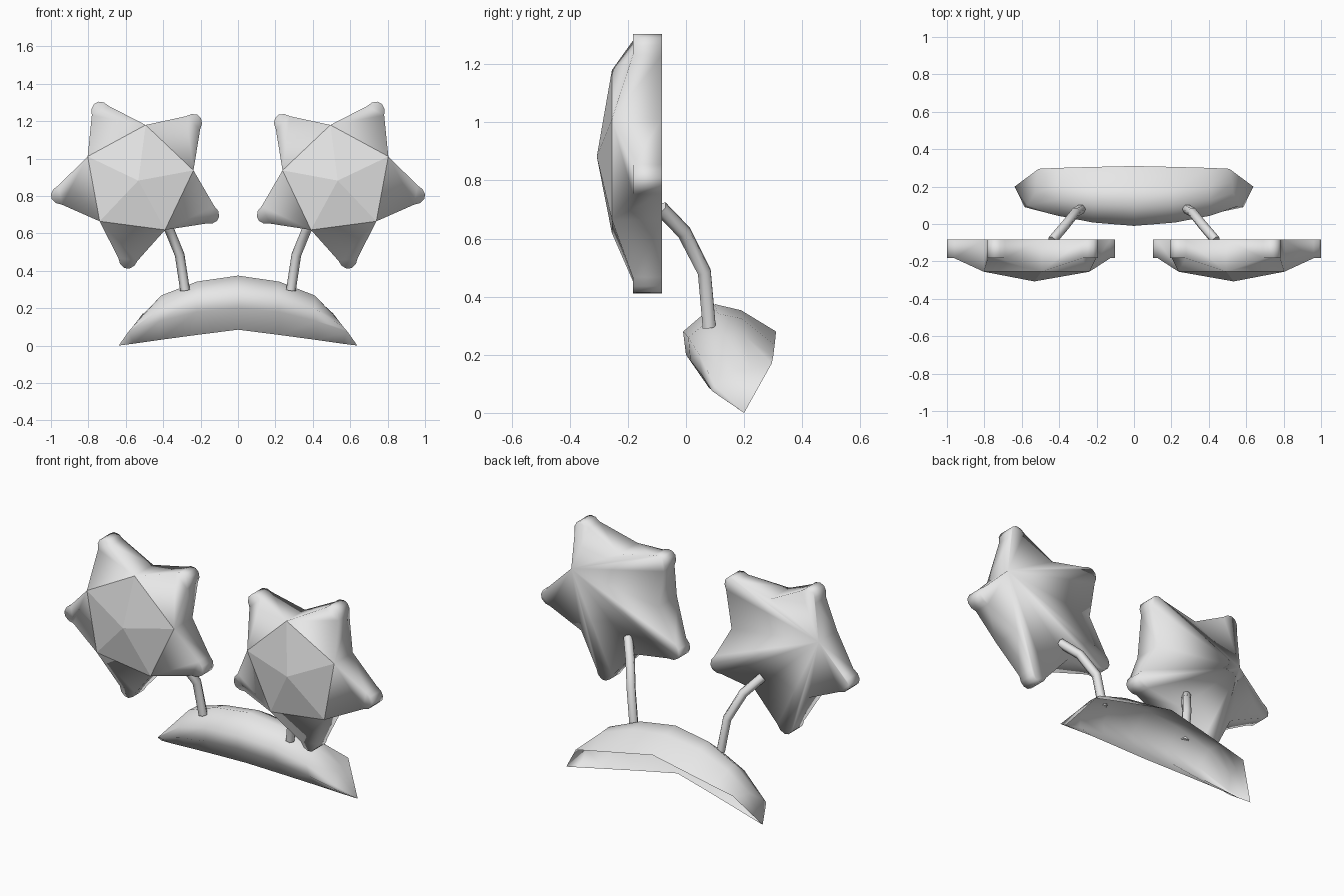
import bpy, bmesh
from math import cos, sin, radians
from mathutils import Vector

cube = bpy.data.objects.get("Cube")
if cube:
    bpy.data.objects.remove(cube, do_unlink=True)

grey = bpy.data.materials.new("plain_grey")
grey.use_nodes = True
grey.diffuse_color = (0.8, 0.8, 0.8, 1)
grey.node_tree.nodes["Principled BSDF"].inputs["Base Color"].default_value = (0.8, 0.8, 0.8, 1)


def finish(bm, name, closed=True):
    if closed:
        bmesh.ops.recalc_face_normals(bm, faces=bm.faces[:])
    mesh = bpy.data.meshes.new(name)
    bm.to_mesh(mesh)
    bm.free()
    mesh.materials.append(grey)
    obj = bpy.data.objects.new(name, mesh)
    bpy.context.collection.objects.link(obj)
    return obj


def star(name, side):
    """Rounded five-armed star with a faceted pentagon dome on its front."""
    bm = bmesh.new()
    back_y, tip_y, valley_y, peak_y = -0.083, -0.183, -0.255, -0.307

    def point(angle, out, across, y):
        a = radians(angle)
        x = 0.533 + out * cos(a) - across * sin(a)
        z = 0.882 + out * sin(a) + across * cos(a)
        return bm.verts.new((side * x, y, z))

    tip = [(0.425, -0.052), (0.455, -0.038), (0.473, -0.013),
           (0.473, 0.013), (0.455, 0.038), (0.425, 0.052)]
    valleys, tips, rim = [], [], []
    for i in range(5):
        angle = 61.5 + 72 * i
        valleys.append(point(angle - 36, 0.3, 0, valley_y))
        tips.append([point(angle, r, t, tip_y) for r, t in tip])
        rim.append(point(angle - 36, 0.3, 0, back_y))
        rim += [point(angle, r, t, back_y) for r, t in tip]
    peak = point(0, 0, 0, peak_y)
    front = []
    dome = []
    for i in range(5):
        after = valleys[(i + 1) % 5]
        bm.faces.new([valleys[i]] + tips[i] + [after])
        dome.append(bm.faces.new((peak, valleys[i], after)))
        front += [valleys[i]] + tips[i]
    n = len(rim)
    for i in range(n):
        j = (i + 1) % n
        bm.faces.new((front[i], front[j], rim[j], rim[i]))
    bm.faces.new(rim)
    for face in bm.faces:
        face.smooth = face not in dome
    return finish(bm, name)


def stalk(name, side):
    """Bent hexagonal tube from the band up to the back of a star."""
    path = [Vector((side * x, y, z)) for x, y, z in (
        (0.283, 0.08, 0.295), (0.312, 0.063, 0.485),
        (0.368, -0.007, 0.622), (0.437, -0.088, 0.705))]
    bm = bmesh.new()
    rings = []
    for i, p in enumerate(path):
        before, after = path[max(i - 1, 0)], path[min(i + 1, 3)]
        along = (after - before).normalized()
        u = along.cross(Vector((0, 1, 0))).normalized()
        v = along.cross(u)
        rings.append([bm.verts.new(p + 0.026 * (u * cos(radians(a)) + v * sin(radians(a))))
                      for a in range(0, 360, 60)])
    for low, high in zip(rings, rings[1:]):
        for i in range(6):
            j = (i + 1) % 6
            bm.faces.new((low[i], low[j], high[j], high[i])).smooth = True
    bm.faces.new(rings[0])
    bm.faces.new(rings[-1])
    return finish(bm, name)


def band():
    """Curved open shell: rows run front to back, each from the middle to the tip."""
    rows = [
        [(0, .08, .085), (.22, .121, .057), (.42, .159, .03), (.56, .185, .01)],
        [(0, 0, .2), (.22, .015, .18), (.42, .055, .13), (.585, .09, .075)],
        [(0, -.01, .28), (.22, .008, .26), (.41, .045, .2), (.57, .1, .092)],
        [(0, .1, .374), (.22, .108, .342), (.41, .13, .268), (.53, .165, .143)],
        [(0, .19, .353), (.22, .19, .325), (.41, .205, .262), (.525, .22, .15)],
        [(0, .31, .28), (.22, .305, .233), (.4, .3, .194), (.51, .295, .17)],
    ]
    bm = bmesh.new()
    ends = [bm.verts.new((s * 0.638, 0.2, 0)) for s in (-1, 1)]
    grid = []
    for row in rows:
        full = [(-x, y, z) for x, y, z in row[:0:-1]] + row
        grid.append([ends[0]] + [bm.verts.new(p) for p in full] + [ends[1]])
    for low, high in zip(grid, grid[1:]):
        for i in range(len(low) - 1):
            corners = [low[i], low[i + 1], high[i + 1], high[i]]
            corners = list(dict.fromkeys(corners))
            bm.faces.new(corners).smooth = True
    return finish(bm, "head_band", closed=False)


band()
for label, side in (("left", 1), ("right", -1)):
    star(label + "_star", side)
    stalk(label + "_stalk", side)
